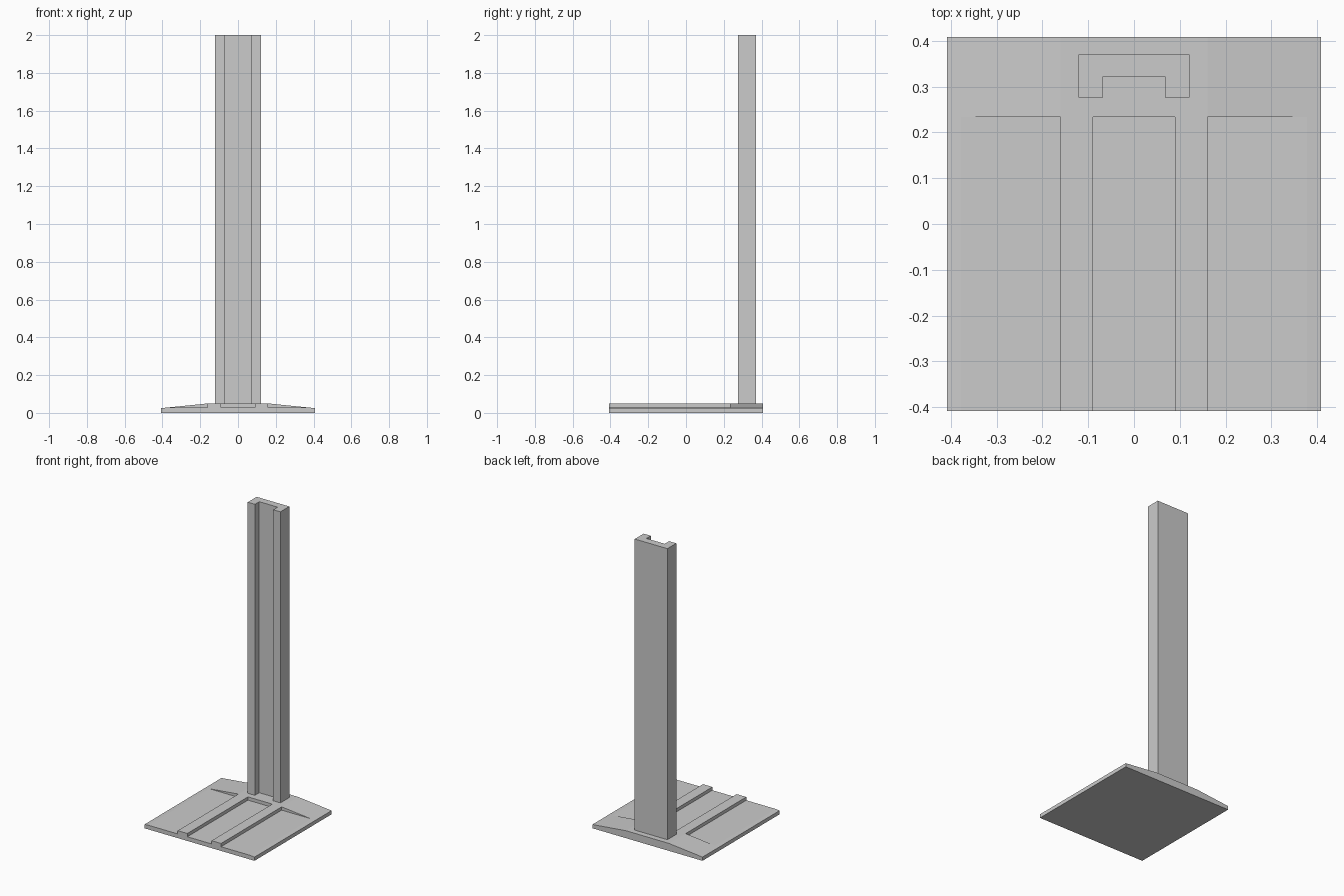
import bpy, bmesh
from mathutils import Vector

if "Cube" in bpy.data.objects:
    bpy.data.objects.remove(bpy.data.objects["Cube"])


def prism(name, profile, direction):
    """Extrude a closed planar profile along a direction vector."""
    bm = bmesh.new()
    face = bm.faces.new([bm.verts.new(p) for p in profile])
    out = bmesh.ops.extrude_face_region(bm, geom=[face])
    verts = [g for g in out["geom"] if isinstance(g, bmesh.types.BMVert)]
    bmesh.ops.translate(bm, verts=verts, vec=Vector(direction))
    bmesh.ops.recalc_face_normals(bm, faces=bm.faces)
    mesh = bpy.data.meshes.new(name)
    bm.to_mesh(mesh)
    bm.free()
    ob = bpy.data.objects.new(name, mesh)
    bpy.context.collection.objects.link(ob)
    return ob


def mirrored(half):
    """Complete a half profile across x = 0."""
    return half + [(-x, y, z) for x, y, z in reversed(half)]


HALF, TOP, FLOOR, STEP_Y = 0.408, 0.05, 0.028, 0.234

# Base plate: flat middle with sides sloping down to thin edges
base = prism("base_plate",
             mirrored([(HALF, -HALF, 0), (HALF, -HALF, 0.025), (0.16, -HALF, TOP)]),
             (0, 2 * HALF, 0))

# Recesses beside and between the two raised rails
for i, (x0, x1) in enumerate([(-0.5, -0.161), (-0.09, 0.09), (0.16, 0.5)]):
    cutter = prism(f"recess_cutter_{i}",
                   [(x0, -0.5, FLOOR), (x1, -0.5, FLOOR), (x1, STEP_Y, FLOOR), (x0, STEP_Y, FLOOR)],
                   (0, 0, 0.1))
    cutter.hide_render = True
    cutter.hide_viewport = True
    mod = base.modifiers.new("recess", 'BOOLEAN')
    mod.operation = 'DIFFERENCE'
    mod.solver = 'EXACT'
    mod.object = cutter

# Upright channel column, open towards the front
prism("column",
      mirrored([(0.068, 0.322, TOP), (0.068, 0.276, TOP), (0.121, 0.276, TOP), (0.121, 0.37, TOP)]),
      (0, 0, 2.0 - TOP))
